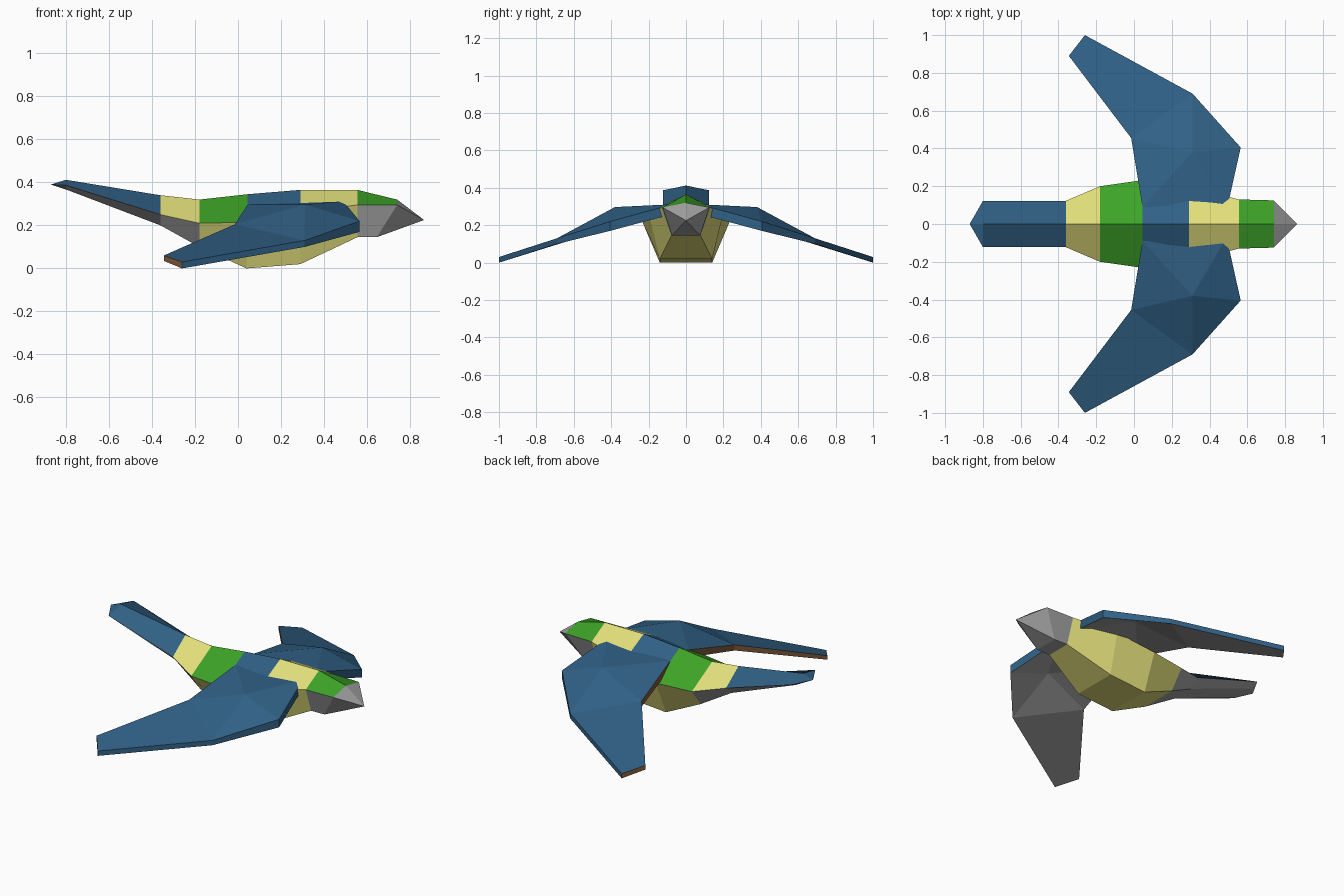
import bpy
import bmesh

cube = bpy.data.objects.get("Cube")
if cube:
    bpy.data.objects.remove(cube, do_unlink=True)


def linear(c):
    c /= 255
    return c / 12.92 if c <= 0.04045 else ((c + 0.055) / 1.055) ** 2.4


def material(name, rgb):
    col = (*[linear(c) for c in rgb], 1)
    mat = bpy.data.materials.new(name)
    mat.use_nodes = True
    mat.diffuse_color = col
    bsdf = mat.node_tree.nodes["Principled BSDF"]
    bsdf.inputs["Base Color"].default_value = col
    bsdf.inputs["Roughness"].default_value = 0.9
    return mat


MATS = [material("blue", (48, 96, 133)), material("yellow", (226, 223, 123)),
        material("green", (61, 163, 39)), material("grey", (165, 165, 165)),
        material("brown", (128, 92, 60))]
BLUE, YELLOW, GREEN, GREY, BROWN = range(5)


def finish(bm, name):
    bmesh.ops.recalc_face_normals(bm, faces=bm.faces[:])
    mesh = bpy.data.meshes.new(name)
    bm.to_mesh(mesh)
    bm.free()
    for m in MATS:
        mesh.materials.append(m)
    obj = bpy.data.objects.new(name, mesh)
    bpy.context.collection.objects.link(obj)
    return obj


# Body: five-sided sections from beak to tail
# x, ridge z, side half-width, side z, bottom x, bottom half-width, bottom z
SECTIONS = [
    (0.74, 0.32, 0.125, 0.295, 0.645, 0.075, 0.145),
    (0.555, 0.365, 0.13, 0.295, 0.555, 0.078, 0.145),
    (0.29, 0.365, 0.20, 0.265, 0.29, 0.14, 0.02),
    (0.045, 0.345, 0.232, 0.215, 0.04, 0.14, 0.0),
    (-0.18, 0.32, 0.20, 0.21, -0.18, 0.115, 0.10),
    (-0.36, 0.34, 0.123, 0.25, -0.36, 0.07, 0.20),
    (-0.80, 0.412, 0.122, 0.387, -0.80, 0.07, 0.367),
]
TOP = [GREEN, YELLOW, BLUE, GREEN, YELLOW, BLUE]    # back bands
UNDER = [GREY, YELLOW, YELLOW, YELLOW, GREY, GREY]  # belly bands

bm = bmesh.new()
rings = []
for x, rz, w, sz, bx, bw, bz in SECTIONS:
    pts = [(x, 0, rz), (x, w, sz), (bx, bw, bz), (bx, -bw, bz), (x, -w, sz)]
    rings.append([bm.verts.new(p) for p in pts])
for i, (a, b) in enumerate(zip(rings, rings[1:])):
    for k in range(5):
        n = (k + 1) % 5
        f = bm.faces.new((a[k], a[n], b[n], b[k]))
        f.material_index = TOP[i] if k in (0, 4) else UNDER[i]

# Beak and tail points
beak = bm.verts.new((0.865, 0, 0.225))
tail = bm.verts.new((-0.87, 0, 0.39))
for ring, tip, top_colour in ((rings[0], beak, GREY), (rings[-1], tail, BLUE)):
    for k in range(5):
        f = bm.faces.new((ring[k], ring[(k + 1) % 5], tip))
        f.material_index = top_colour if k in (0, 4) else GREY
finish(bm, "body")

# Wing outline: x, y, top z, bottom z
OUTLINE = [
    (0.49, 0.07, 0.312, 0.26),     # front root
    (0.565, 0.405, 0.22, 0.17),    # wrist
    (0.31, 0.69, 0.13, 0.10),      # outer leading edge
    (-0.26, 1.0, 0.03, 0.0),       # tip front
    (-0.345, 0.89, 0.06, 0.035),   # tip back
    (-0.015, 0.455, 0.205, 0.17),  # inner trailing edge
    (0.045, 0.09, 0.297, 0.25),    # back root
]
CREST = (0.31, 0.38, 0.297, 0.25)
EDGES = [BLUE, BLUE, BLUE, BROWN, BROWN, BROWN, BLUE]
PANELS = [(7, 0, 1), (7, 1, 2), (7, 2, 5), (2, 3, 4, 5), (7, 5, 6), (7, 6, 0)]


def wing(name, side):
    bm = bmesh.new()
    pts = OUTLINE + [CREST]
    top = [bm.verts.new((x, side * y, t)) for x, y, t, b in pts]
    low = [bm.verts.new((x, side * y, b)) for x, y, t, b in pts]
    for panel in PANELS:
        bm.faces.new([top[i] for i in panel]).material_index = BLUE
        bm.faces.new([low[i] for i in reversed(panel)]).material_index = GREY
    for i, colour in enumerate(EDGES):
        n = (i + 1) % 7
        f = bm.faces.new((top[i], low[i], low[n], top[n]))
        f.material_index = colour
    finish(bm, name)


wing("wing_back_side", 1)
wing("wing_front_side", -1)
